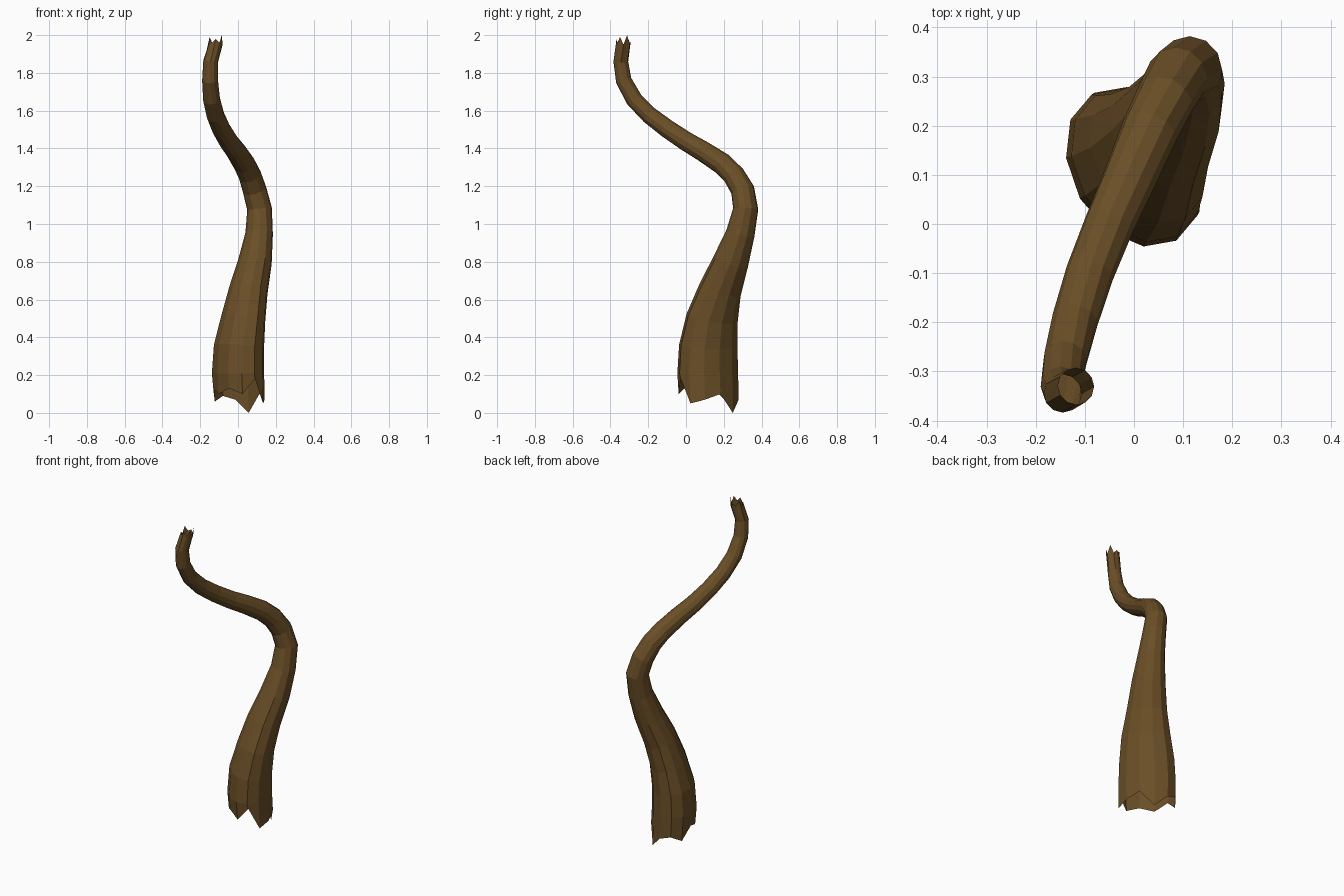
import bpy, bmesh, math
from mathutils import Vector

SIDES = 12
# Centre line and section half-widths: x, y, z, long radius, short radius
PATH = [
    (0.005, 0.12, 0.08, .170, .125), (0.0, 0.115, 0.21, .172, .127),
    (0.005, 0.118, 0.35, .166, .122), (0.028, 0.138, 0.50, .148, .107),
    (0.055, 0.180, 0.65, .120, .097), (0.090, 0.237, 0.80, .099, .086),
    (0.112, 0.288, 0.95, .078, .071), (0.114, 0.316, 1.08, .067, .065),
    (0.088, 0.300, 1.18, .063, .063), (0.062, 0.252, 1.26, .060, .060),
    (0.032, 0.190, 1.32, .058, .058), (-0.010, 0.09, 1.385, .054, .054),
    (-0.050, 0.0, 1.438, .051, .051), (-0.090, -.10, 1.505, .049, .049),
    (-0.120, -.195, 1.577, .047, .047), (-0.140, -.275, 1.66, .045, .045),
    (-0.148, -.330, 1.76, .042, .042), (-0.145, -.345, 1.86, .039, .039),
    (-0.118, -.330, 1.97, .038, .038),
]
# Torn edge heights around both open ends
BASE_TEETH = [.09, .06, .13, .10, .13, .10, .18, .05, .07, .10, 0.0, .07]
TIP_TEETH = [1.96, 1.99, 1.95, 1.97, 1.96, 1.98, 1.96, 1.99, 1.95, 2.0, 1.95, 1.97]

bark = bpy.data.materials.new("dark bark brown")
bark.diffuse_color = (0.145, 0.077, 0.020, 1)

# Hollow tapering branch, lofted ring by ring
bm = bmesh.new()
centres = [Vector(p[:3]) for p in PATH]
long_axis = Vector((-0.5, 0.866, 0))
last = len(PATH) - 1
rings = []
for k, (c, p) in enumerate(zip(centres, PATH)):
    t = (centres[min(k + 1, last)] - centres[max(k - 1, 0)]).normalized()
    if k == 0:
        t = Vector((0, 0, 1))
    u = (long_axis - t * long_axis.dot(t)).normalized()
    v = t.cross(u)
    ring = []
    for i in range(SIDES):
        a = 2 * math.pi * i / SIDES
        co = c + u * p[3] * math.cos(a) + v * p[4] * math.sin(a)
        if k == 0:
            co.z = BASE_TEETH[i]
        elif k == last:
            co.z = TIP_TEETH[i]
        ring.append(bm.verts.new(co))
    rings.append(ring)
for lo, hi in zip(rings, rings[1:]):
    for i in range(SIDES):
        j = (i + 1) % SIDES
        bm.faces.new((lo[i], lo[j], hi[j], hi[i]))

mesh = bpy.data.meshes.new("twisted_branch")
bm.to_mesh(mesh)
bm.free()
mesh.materials.append(bark)
branch = bpy.data.objects.new("twisted_branch", mesh)
bpy.context.collection.objects.link(branch)
